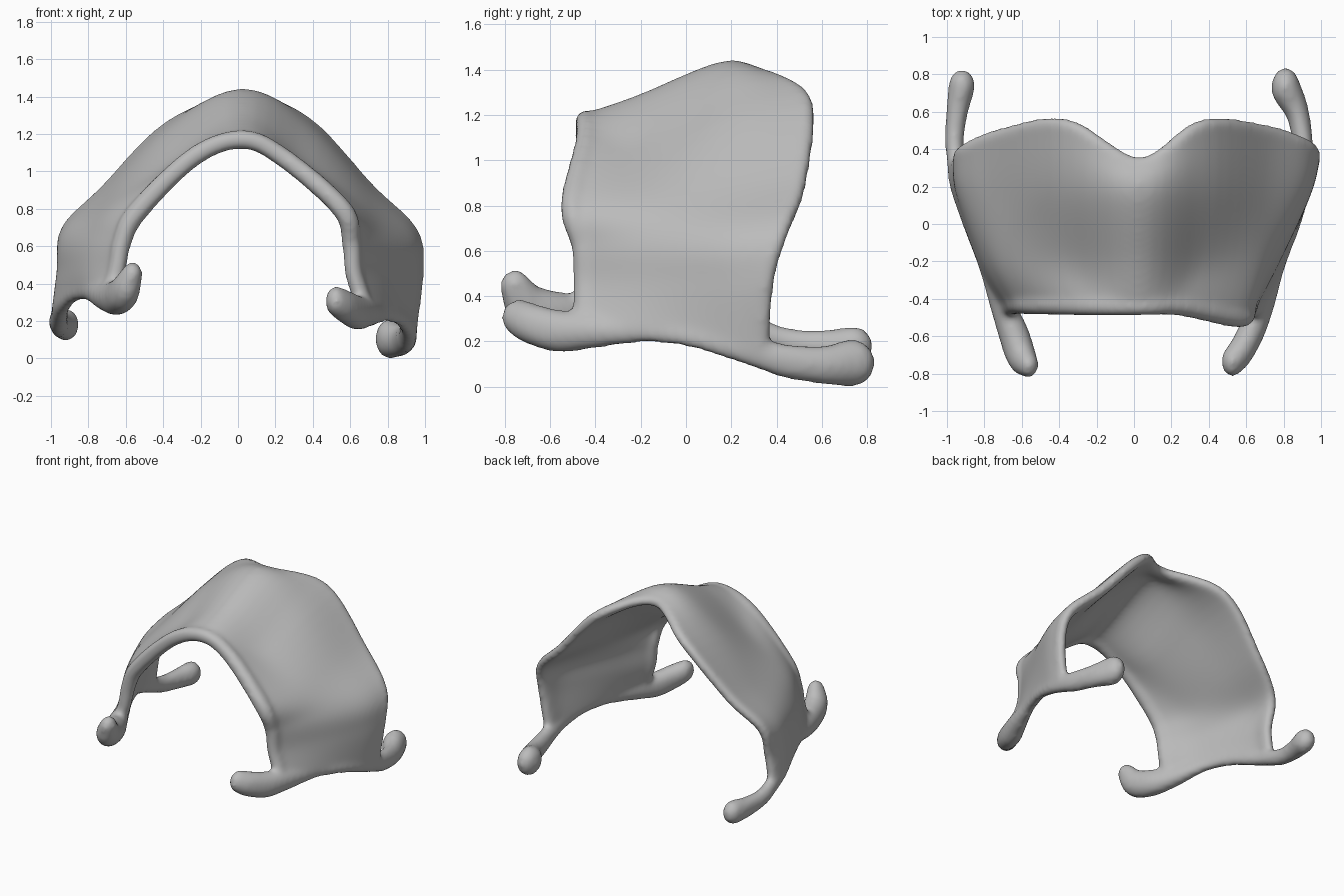
import bpy, bmesh
from mathutils import Vector, Matrix

if "Cube" in bpy.data.objects:
    bpy.data.objects.remove(bpy.data.objects["Cube"])

# Arched cross-sections of the plate, left foot to right foot
FRONT = [(-.70, -.45, .31), (-.65, -.44, .46), (-.62, -.43, .62), (-.54, -.43, .78), (-.24, -.44, 1.075),
         (.02, -.44, 1.17), (.24, -.44, 1.075), (.555, -.50, .80), (.605, -.455, .62), (.62, -.45, .45),
         (.68, -.45, .27)]
FORWARD = [(-.80, -.20, .355), (-.79, -.20, .47), (-.75, -.20, .63), (-.64, -.20, .80), (-.33, -.20, 1.03),
           (.02, -.20, 1.255), (.33, -.20, 1.035), (.63, -.20, .80), (.725, -.20, .63), (.745, -.20, .45),
           (.78, -.20, .245)]
REAR = [(-.94, .18, .295), (-.92, .17, .46), (-.885, .17, .66), (-.69, .18, .85), (-.36, .19, 1.185),
        (.02, .16, 1.40), (.36, .19, 1.20), (.68, .18, .86), (.885, .18, .65), (.91, .17, .46), (.90, .18, .185)]
BACK = [(-.96, .32, .24), (-.93, .33, .46), (-.915, .39, .68), (-.71, .48, .89), (-.36, .53, 1.24),
        (.03, .325, 1.37), (.36, .525, 1.26), (.70, .50, .90), (.925, .42, .68), (.96, .36, .48), (.92, .33, .14)]


def spline(points, steps):
    """Smooth curve through all points."""
    p = [Vector(q) for q in points]
    p = [2 * p[0] - p[1]] + p + [2 * p[-1] - p[-2]]
    out = []
    for a, b, c, d in zip(p, p[1:], p[2:], p[3:]):
        for i in range(steps):
            t = i / steps
            out.append(.5 * (2 * b + (c - a) * t + (2 * a - 5 * b + 4 * c - d) * t * t
                             + (3 * b - a - 3 * c + d) * t ** 3))
    return out + [p[-2]]


def make_object(name, bm):
    bmesh.ops.recalc_face_normals(bm, faces=bm.faces)
    mesh = bpy.data.meshes.new(name)
    bm.to_mesh(mesh)
    bm.free()
    ob = bpy.data.objects.new(name, mesh)
    bpy.context.collection.objects.link(ob)
    return ob


def rod(name, path, radii, squash=1.0, steps=10):
    """Rounded rod: overlapping ellipsoids along a path, fused later."""
    bm = bmesh.new()
    pts = spline(path, steps)
    rad = spline([(r, 0, 0) for r in radii], steps)
    for p, r in zip(pts, rad):
        m = Matrix.Translation(p) @ Matrix.Diagonal((r.x * squash, r.x, r.x, 1))
        bmesh.ops.create_icosphere(bm, subdivisions=2, radius=1, matrix=m)
    return make_object(name, bm)


# Curved plate
bm = bmesh.new()
rows = [spline(r, 6) for r in (FRONT, FORWARD, REAR, BACK)]
grid = [[bm.verts.new(v) for v in spline(column, 8)] for column in zip(*rows)]
for a, b in zip(grid, grid[1:]):
    for i in range(len(a) - 1):
        bm.faces.new((a[i], a[i + 1], b[i + 1], b[i]))
plate = make_object("curved_plate", bm)
solid = plate.modifiers.new("thickness", 'SOLIDIFY')
solid.thickness, solid.offset = .075, 0
bpy.context.view_layer.objects.active = plate
bpy.ops.object.modifier_apply(modifier="thickness")

# Rims, and lower edges that swell into a horn at each end
parts = [
    rod("front_rim", FRONT, [.05, .05, .054, .058, .055, .053, .055, .058, .054, .05, .05], steps=18),
    rod("back_rim", BACK, [.036] * 11, steps=24),
    rod("right_edge_and_horns",
        [(.525, -.735, .305), (.575, -.675, .275), (.635, -.56, .245), (.70, -.41, .245), (.78, -.20, .24),
         (.86, 0, .22), (.905, .20, .175), (.91, .34, .14), (.90, .46, .11), (.87, .61, .095), (.81, .73, .105)],
        [.085, .094, .097, .08, .05, .046, .058, .07, .08, .088, .11], .72),
    rod("left_edge_and_horns",
        [(-.565, -.755, .45), (-.605, -.70, .36), (-.65, -.57, .325), (-.72, -.40, .33), (-.80, -.20, .355),
         (-.88, 0, .34), (-.94, .20, .285), (-.955, .34, .235), (-.96, .46, .195), (-.945, .61, .18),
         (-.92, .74, .18)],
        [.07, .099, .099, .075, .05, .045, .055, .06, .065, .075, .09], .82),
]

# Fuse everything into one soft shell
bpy.ops.object.select_all(action='DESELECT')
for ob in parts + [plate]:
    ob.select_set(True)
bpy.context.view_layer.objects.active = plate
bpy.ops.object.join()
plate.name = "arched_plate_with_horns"
fuse = plate.modifiers.new("fuse", 'REMESH')
fuse.mode, fuse.voxel_size, fuse.use_smooth_shade = 'VOXEL', .016, True
soft = plate.modifiers.new("soften", 'SMOOTH')
soft.factor, soft.iterations = .5, 16
for name in ("fuse", "soften"):
    bpy.ops.object.modifier_apply(modifier=name)

grey = bpy.data.materials.new("mid_grey")
grey.diffuse_color = (.5, .5, .5, 1)
grey.use_nodes = True
grey.node_tree.nodes["Principled BSDF"].inputs["Base Color"].default_value = grey.diffuse_color
plate.data.materials.clear()
plate.data.materials.append(grey)
for f in plate.data.polygons:
    f.material_index = 0
bpy.ops.object.shade_smooth()
